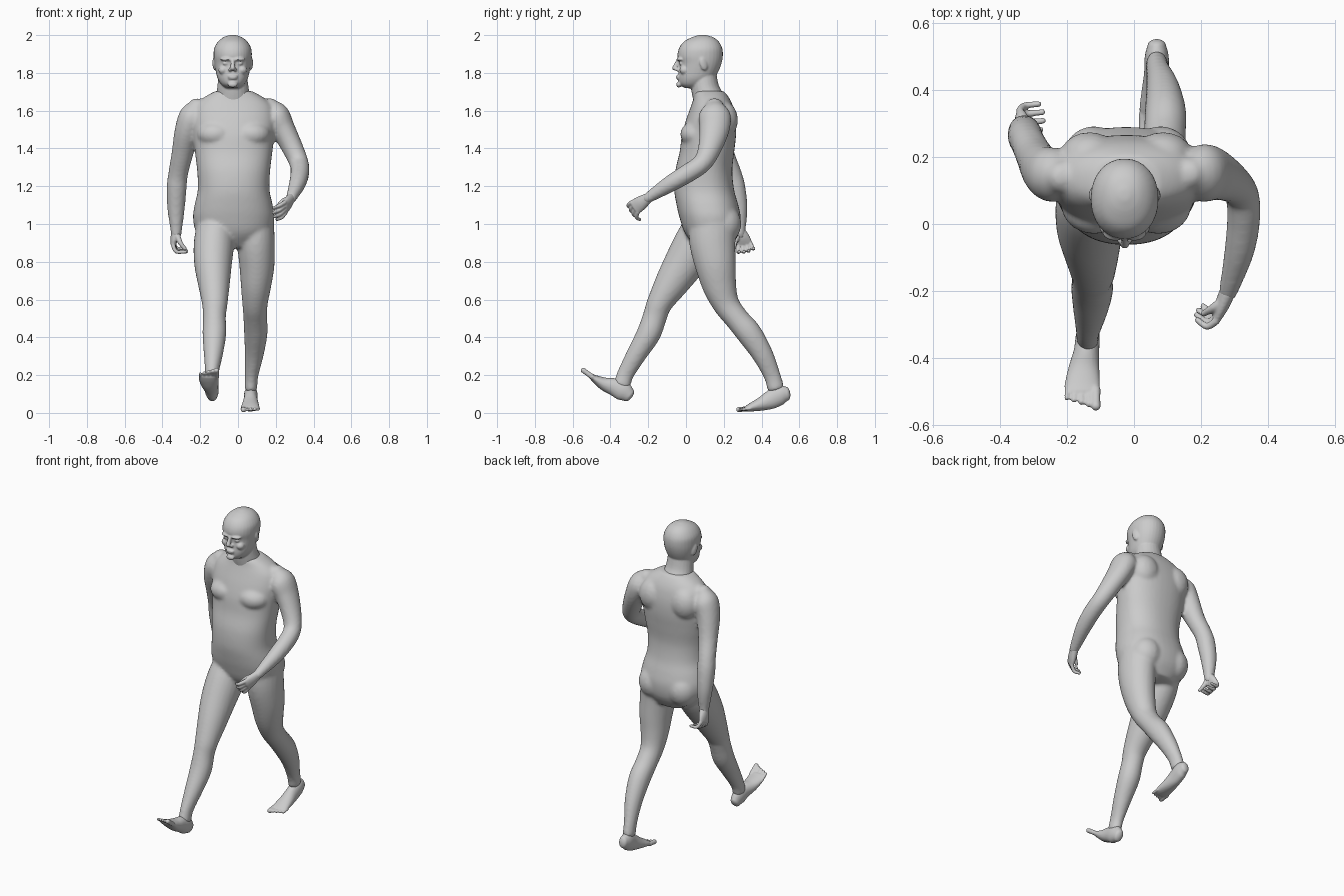
import bpy, bmesh, math
from mathutils import Vector, Matrix

X = Vector((1, 0, 0))
UP = Vector((0, 0, 1))


def spline(rows, n):
    """Catmull-Rom through rows of numbers."""
    rows = [Vector(r) for r in rows]
    out = []
    for i in range(len(rows) - 1):
        a, b, c, d = rows[max(i - 1, 0)], rows[i], rows[i + 1], rows[min(i + 2, len(rows) - 1)]
        for k in range(n):
            t = k / n
            out.append(0.5 * (2 * b + (c - a) * t + (2 * a - 5 * b + 4 * c - d) * t * t
                              + (3 * b - a - 3 * c + d) * t ** 3))
    return out + [rows[-1]]


def tube(bm, rows, side=X, axis=None, cap=0.9, power=1.0, steps=4, sides=24):
    """Loft of ellipses along a path; row = x, y, z, half width, half depth."""
    pts = spline([tuple(r) if len(r) == 5 else tuple(r) + (r[3],) for r in rows], steps)
    cen = [Vector(p[:3]) for p in pts]
    rings = []
    for i, p in enumerate(pts):
        t = axis or (cen[min(i + 1, len(cen) - 1)] - cen[max(i - 1, 0)]).normalized()
        rings.append((cen[i], t, p[3], p[4]))

    def dome(ring, s):
        c, t, w, d = ring
        return [(c + t * s * cap * min(w, d) * k, t, w * math.sqrt(1 - k * k), d * math.sqrt(1 - k * k))
                for k in (0.4, 0.75, 0.97)]
    rings = dome(rings[0], -1)[::-1] + rings + dome(rings[-1], 1)
    loops = []
    for c, t, w, d in rings:
        u = (side - t * side.dot(t)).normalized()
        v = t.cross(u)
        loop = []
        for k in range(sides):
            a = 2 * math.pi * k / sides
            ca, sa = math.cos(a), math.sin(a)
            loop.append(bm.verts.new(c + u * w * math.copysign(abs(ca) ** power, ca)
                                     + v * d * math.copysign(abs(sa) ** power, sa)))
        loops.append(loop)
    for a, b in zip(loops, loops[1:]):
        for k in range(sides):
            j = (k + 1) % sides
            bm.faces.new((a[k], a[j], b[j], b[k]))
    bm.faces.new(loops[0][::-1])
    bm.faces.new(loops[-1])


def ball(bm, c, r, tilt=0, spin=0):
    m = (Matrix.Translation(c) @ Matrix.Rotation(spin, 4, 'Z') @ Matrix.Rotation(tilt, 4, 'X')
         @ Matrix.Diagonal((*r, 1)))
    bmesh.ops.create_uvsphere(bm, u_segments=20, v_segments=12, radius=1, matrix=m)


def skin(name, bm, voxel, smooth):
    """Fuse overlapping volumes into one smooth surface."""
    bmesh.ops.recalc_face_normals(bm, faces=bm.faces)
    me = bpy.data.meshes.new(name)
    bm.to_mesh(me)
    bm.free()
    ob = bpy.data.objects.new(name, me)
    bpy.context.collection.objects.link(ob)
    r = ob.modifiers.new("fuse", 'REMESH')
    r.mode = 'VOXEL'
    r.voxel_size = voxel
    r.use_smooth_shade = True
    s = ob.modifiers.new("soften", 'SMOOTH')
    s.factor = 0.5
    s.iterations = smooth


def slices(rows, cx):
    """Rows of z, front y, back y, half width -> horizontal ellipses."""
    return [(cx, (f + b) / 2, z, w, (b - f) / 2) for z, f, b, w in rows]


# Body: torso
bm = bmesh.new()
tube(bm, slices([(0.88, .05, .24, .12), (0.95, -.005, .28, .195), (1.03, -.033, .29, .215),
                 (1.10, -.05, .277, .207), (1.18, -.062, .255, .19), (1.28, -.057, .245, .193),
                 (1.38, -.034, .255, .205), (1.47, -.022, .265, .215), (1.55, 0, .264, .222),
                 (1.62, .025, .25, .208), (1.665, .04, .23, .165), (1.70, .045, .205, .105)], -.023),
     axis=UP, cap=0.1, power=0.88, sides=40)
for s in (-1, 1):
    ball(bm, (-.023 + .095 * s, .055, 1.475), (.1, .086, .07))           # chest
    ball(bm, (-.02 + .1 * s, .195, 1.0), (.095, .098, .105))             # buttocks
    ball(bm, (-.023 + .11 * s, .2, 1.55), (.09, .075, .1))               # shoulder blades
# Arm swung back
tube(bm, [(-.215, .14, 1.62, .05), (-.24, .145, 1.57, .072, .08), (-.27, .16, 1.49, .066, .075),
          (-.295, .2, 1.37, .057), (-.317, .243, 1.265, .052), (-.325, .262, 1.19, .053),
          (-.328, .28, 1.08, .046), (-.327, .285, .97, .031), (-.328, .287, .945, .029)])
# Arm swung forward
tube(bm, [(.165, .15, 1.62, .05), (.2, .152, 1.575, .072, .085), (.24, .15, 1.5, .064, .08),
          (.29, .125, 1.4, .056, .062), (.322, .088, 1.325, .051), (.328, .02, 1.275, .05),
          (.315, -.08, 1.215, .045), (.285, -.19, 1.145, .03), (.28, -.205, 1.135, .028)])
# Leading leg
tube(bm, [(-.115, .12, 1.0, .1, .12), (-.127, .06, .9, .107, .122), (-.132, -.01, .79, .1, .108),
          (-.127, -.08, .68, .084, .089), (-.123, -.14, .58, .068, .068), (-.125, -.165, .51, .061, .064),
          (-.125, -.197, .42, .063, .064), (-.13, -.256, .32, .052, .054), (-.138, -.318, .21, .036, .045),
          (-.138, -.338, .15, .035, .045)], cap=0.5)
# Trailing leg
tube(bm, [(.09, .14, 1.0, .1, .125), (.095, .14, .9, .1, .122), (.1, .157, .78, .093, .108),
          (.095, .178, .67, .08, .09), (.09, .213, .575, .067, .071), (.092, .268, .5, .063, .064),
          (.094, .335, .42, .062, .067), (.086, .405, .31, .05, .056), (.072, .455, .2, .036, .045),
          (.068, .475, .13, .034, .045)], cap=0.5)
skin("body", bm, 0.01, 6)

# Head and neck
HX = -.028
bm = bmesh.new()
tube(bm, slices([(1.722, -.012, .09, .04), (1.74, -.034, .12, .062), (1.77, -.04, .15, .08),
                 (1.81, -.038, .173, .09), (1.85, -.036, .188, .097), (1.89, -.045, .195, .101),
                 (1.93, -.037, .192, .098), (1.965, -.012, .174, .078), (1.988, .03, .145, .05),
                 (1.999, .065, .11, .02)], HX), axis=UP, cap=0.1, power=0.95, sides=32)
tube(bm, [(HX, .09, 1.80, .075, .07), (-.027, .1, 1.73, .082, .075), (-.025, .118, 1.68, .09, .085),
          (-.024, .13, 1.63, .1, .085)], axis=-UP, cap=0.1)
tube(bm, [(HX, -.04, 1.87, .009), (HX, -.052, 1.845, .011), (HX, -.06, 1.825, .014)])   # nose
ball(bm, (HX, -.038, 1.738), (.026, .014, .016))                                        # chin
ball(bm, (HX, -.042, 1.782), (.027, .012, .007))                                        # lips
ball(bm, (HX, -.04, 1.771), (.024, .012, .007))
for s in (-1, 1):
    ball(bm, (HX + .014 * s, -.045, 1.817), (.01, .014, .009))                          # nostrils
    ball(bm, (HX + .036 * s, -.032, 1.872), (.032, .018, .009), spin=.25 * s)           # brows
    ball(bm, (HX + .038 * s, -.025, 1.85), (.016, .012, .009))                          # eyes
    ball(bm, (HX + .05 * s, -.008, 1.815), (.026, .026, .024))                          # cheeks
    ball(bm, (HX + .097 * s, .093, 1.848), (.009, .02, .036), tilt=.25, spin=.3 * s)    # ears
skin("head", bm, 0.0055, 2)


def foot(name, rows, base, tip, x_big, x_small):
    """Foot loft with five toes between a base line and the big toe tip (y, z)."""
    bm = bmesh.new()
    tube(bm, rows, cap=0.7)
    for i in range(5):
        f = i / 4
        x = x_big + (x_small - x_big) * f
        r = .0145 if i == 0 else .0105 - .0005 * i
        k = 1 - .5 * f
        y, z = (base[j] + (tip[j] - base[j]) * k for j in (0, 1))
        back = .35 * f
        by, bz = (base[j] + (base[j] - tip[j]) * back for j in (0, 1))
        tube(bm, [(x, by, bz, r), (x, (by + y) / 2, (bz + z) / 2, r * .95), (x, y, z, r)], sides=12)
    skin(name, bm, 0.005, 2)


foot("leading_foot", [(-.136, -.302, .093, .028, .038), (-.138, -.335, .117, .036, .053),
                      (-.142, -.38, .137, .038, .047), (-.149, -.43, .152, .046, .036),
                      (-.154, -.475, .176, .052, .023), (-.154, -.503, .195, .05, .014)],
     (-.495, .19), (-.545, .226), -.114, -.2)
foot("trailing_foot", [(.068, .533, .102, .028, .038), (.068, .5, .095, .036, .052),
                       (.067, .45, .07, .037, .05), (.066, .4, .048, .043, .037),
                       (.065, .345, .03, .049, .023), (.065, .318, .022, .046, .014)],
     (.325, .022), (.278, .017), .028, .108)


def hand(name, wrist, knuckle, spread, mid, tip, thumb):
    """Palm, four curled fingers along the spread direction, and a thumb."""
    bm = bmesh.new()
    w, k, s = Vector(wrist), Vector(knuckle), Vector(spread).normalized()
    palm = w.lerp(k, .55)
    tube(bm, [(*w, .027, .024), (*palm, .038, .022), (*k, .041, .015)], side=s, cap=0.6)
    for i in range(4):
        b = k + s * (-.031 + .0205 * i)
        fan = s * .006 * (i - 1.5)
        size = (.92, 1, .96, .78)[i]
        tube(bm, [(*b, .0115), (*(b + Vector(mid) * size + fan), .0105),
                  (*(b + Vector(tip) * size + fan), .0085)], side=s, sides=12)
    tube(bm, [(*p, r) for p, r in zip(thumb, (.017, .013, .0095))], side=s, sides=12)
    skin(name, bm, 0.0045, 2)


hand("back_hand", (-.327, .286, .965), (-.342, .31, .895), (.05, 1, .15),
     (.018, .006, -.038), (.072, .012, -.04),
     [(-.322, .275, .94), (-.305, .258, .9), (-.28, .255, .868)])
hand("front_hand", (.281, -.2, 1.138), (.25, -.272, 1.088), (.1, .53, -.83),
     (-.03, -.014, -.026), (-.062, .008, -.04),
     [(.268, -.23, 1.13), (.238, -.25, 1.122), (.208, -.268, 1.092)])
